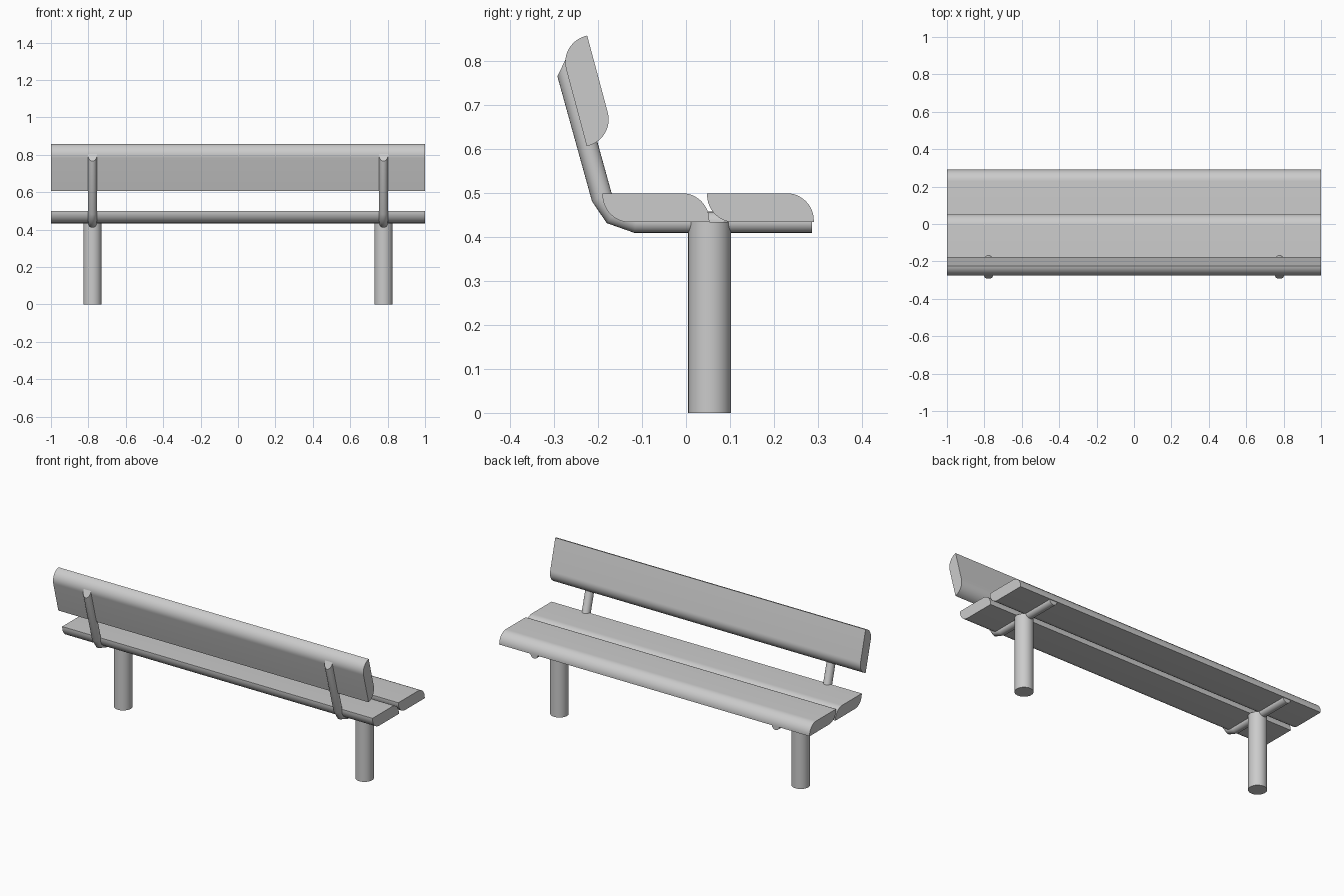
import bpy, bmesh
from math import sin, cos, pi, radians
from mathutils import Vector, Matrix

cube = bpy.data.objects.get("Cube")
if cube:
    bpy.data.objects.remove(cube)

GREY = (0.6, 0.6, 0.6, 1)
grey = bpy.data.materials.new("plain_grey")
grey.use_nodes = True
grey.diffuse_color = GREY
grey.node_tree.nodes["Principled BSDF"].inputs["Base Color"].default_value = GREY


def finish(name, bm):
    """Turn the bmesh into a smooth-shaded object with sharp edges kept."""
    bmesh.ops.recalc_face_normals(bm, faces=bm.faces)
    mesh = bpy.data.meshes.new(name)
    bm.to_mesh(mesh)
    bm.free()
    mesh.materials.append(grey)
    obj = bpy.data.objects.new(name, mesh)
    bpy.context.collection.objects.link(obj)
    bpy.ops.object.select_all(action='DESELECT')
    obj.select_set(True)
    bpy.context.view_layer.objects.active = obj
    bpy.ops.object.shade_smooth_by_angle(angle=radians(40))
    return obj


def loft(name, rings):
    """Skin a list of closed rings and cap both ends."""
    bm = bmesh.new()
    loops = [[bm.verts.new(p) for p in ring] for ring in rings]
    n = len(loops[0])
    for a, b in zip(loops, loops[1:]):
        for i in range(n):
            j = (i + 1) % n
            bm.faces.new((a[i], a[j], b[j], b[i]))
    bm.faces.new(loops[0])
    bm.faces.new(loops[-1])
    return finish(name, bm)


# Plank section: two opposite corners sharp, the other two rounded
WIDTH, THICK, ROUND, STEPS = 0.243, 0.066, 0.062, 12
half = [(0, 0)]
for i in range(STEPS + 1):
    a = pi / 2 * (1 - i / STEPS)
    half.append((WIDTH - ROUND + ROUND * cos(a), -ROUND + ROUND * sin(a)))
section = half + [(WIDTH - y, -THICK - z) for y, z in half]


def plank(name, y, z, tilt=0):
    turn = Matrix.Rotation(radians(tilt), 3, 'X')
    corner = Vector((0, y, z))
    rings = [[corner + turn @ Vector((0, u, v)) + Vector((x, 0, 0)) for u, v in section]
             for x in (-1, 1)]
    loft(name, rings)


plank("seat_plank_front", 0.048, 0.5)
plank("seat_plank_rear", -0.19, 0.5)
plank("backrest_plank", -0.225, 0.859, -75)

# Bent support tube: centre line from the seat front to the slanted top cut
TUBE_R, TUBE_SIDES = 0.024, 24
path = [Vector((0, y, z)) for y, z in
        ((0.287, 0.434), (-0.114, 0.434), (-0.165, 0.452), (-0.192, 0.492), (-0.277, 0.799))]
top_cut = Vector((0, -0.9, 0.43)).normalized()


def support(name, x):
    rings = []
    dirs = [(b - a).normalized() for a, b in zip(path, path[1:])]
    for k, centre in enumerate(path):
        along = dirs[max(k - 1, 0)]
        # cutting plane of this ring: square end, mitre or slanted top
        if k == 0:
            plane = along
        elif k == len(path) - 1:
            plane = top_cut
        else:
            plane = (dirs[k - 1] + dirs[k]).normalized()
        side = Vector((1, 0, 0))
        up = along.cross(side)
        ring = []
        for i in range(TUBE_SIDES):
            a = 2 * pi * i / TUBE_SIDES
            p = TUBE_R * (side * cos(a) + up * sin(a))
            p -= along * (p.dot(plane) / along.dot(plane))
            ring.append(centre + p + Vector((x, 0, 0)))
        rings.append(ring)
    loft(name, rings)


# Round ground post
def post(name, x):
    bm = bmesh.new()
    height = 0.434
    bmesh.ops.create_cone(bm, cap_ends=True, segments=32, radius1=0.049, radius2=0.049,
                          depth=height, matrix=Matrix.Translation((x, 0.054, height / 2)))
    finish(name, bm)


for label, x in (("left", 0.778), ("right", -0.778)):
    support(label + "_support_tube", x)
    post(label + "_post", x)
